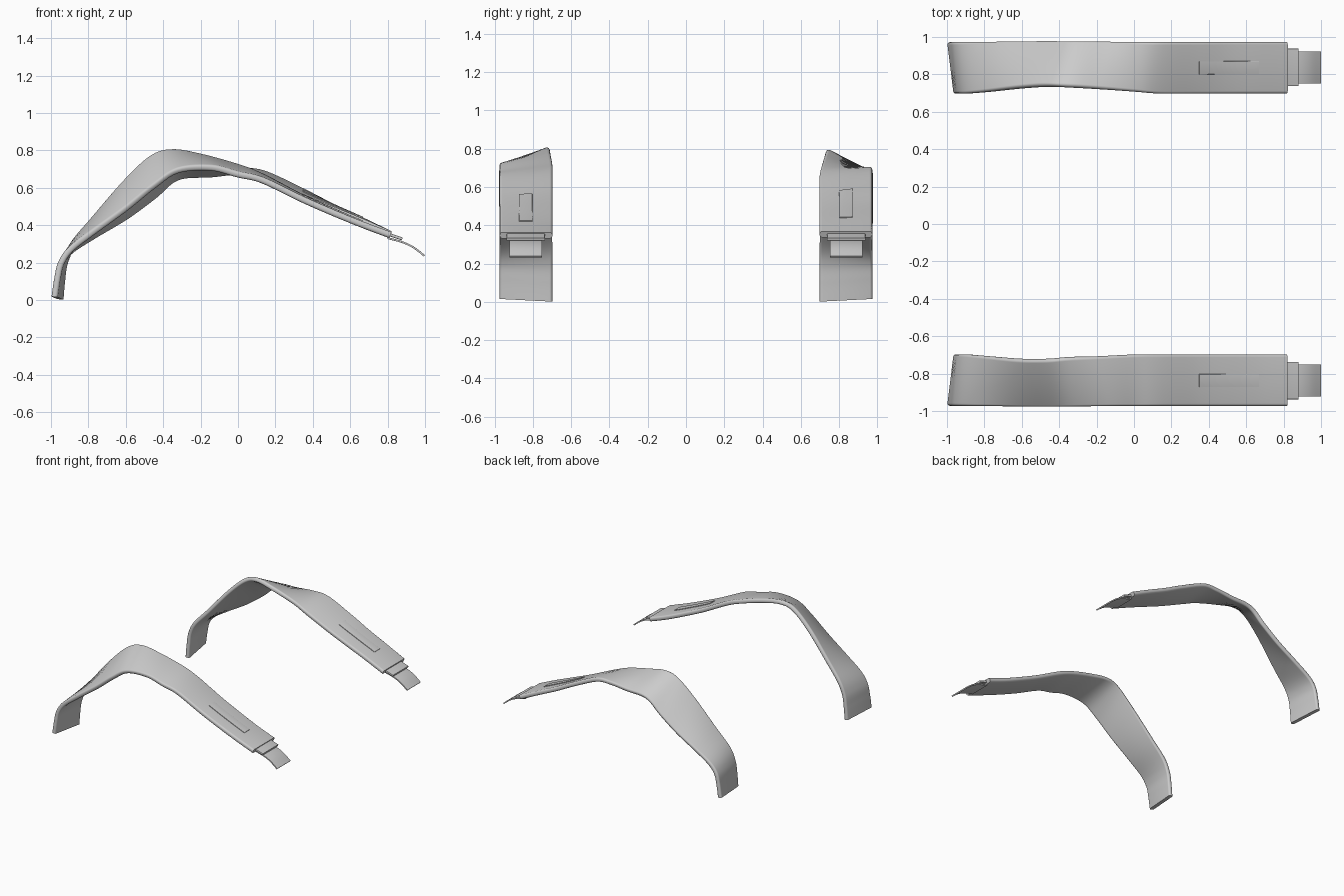
import bpy, bmesh, math
from mathutils import Vector

cube = bpy.data.objects.get("Cube")
if cube:
    bpy.data.objects.remove(cube, do_unlink=True)

grey = bpy.data.materials.new("light grey")
grey.use_nodes = True
grey.diffuse_color = (0.6, 0.6, 0.6, 1)
grey.node_tree.nodes["Principled BSDF"].inputs["Base Color"].default_value = (0.6, 0.6, 0.6, 1)


def smooth_path(rows, steps):
    """Catmull-Rom through rows of (outer edge, inner edge) points."""
    out = []
    for i in range(len(rows) - 1):
        a, b, c, d = (rows[min(max(k, 0), len(rows) - 1)] for k in range(i - 1, i + 3))
        for j in range(steps):
            t = j / steps
            out.append(tuple(
                0.5 * (2 * b[e] + (c[e] - a[e]) * t
                       + (2 * a[e] - 5 * b[e] + 4 * c[e] - d[e]) * t * t
                       + (3 * b[e] - a[e] - 3 * c[e] + d[e]) * t ** 3) for e in (0, 1)))
    return out + [rows[-1]]


def loft(name, rows, half, round_edge, lift=0.0):
    """Sweep a rounded flat section along the rows; lift moves it off the surface."""
    bm = bmesh.new()
    rings = []
    mids = [(o + i) / 2 for o, i in rows]
    for k, (o, i) in enumerate(rows):
        tangent = (mids[min(k + 1, len(mids) - 1)] - mids[max(k - 1, 0)]).normalized()
        across = i - o
        width = across.length
        across.normalize()
        normal = tangent.cross(across).normalized()
        if i.y < o.y:
            normal = -normal
        ring = []
        for corner in range(4):
            sx, sy = ((1, 1), (-1, 1), (-1, -1), (1, -1))[corner]
            for j in range(5):
                ang = (corner + j / 4) * math.pi / 2
                u = sx * (width / 2 - round_edge) + round_edge * math.cos(ang)
                v = sy * (half - round_edge) + round_edge * math.sin(ang) + lift
                ring.append(bm.verts.new(mids[k] + across * u + normal * v))
        rings.append(ring)
    for r, s in zip(rings, rings[1:]):
        for j in range(len(r)):
            n = (j + 1) % len(r)
            bm.faces.new((r[j], r[n], s[n], s[j]))
    bm.faces.new(rings[0])
    bm.faces.new(rings[-1])
    bmesh.ops.recalc_face_normals(bm, faces=bm.faces)
    mesh = bpy.data.meshes.new(name)
    bm.to_mesh(mesh)
    bm.free()
    obj = bpy.data.objects.new(name, mesh)
    bpy.context.collection.objects.link(obj)
    mesh.materials.append(grey)
    bpy.ops.object.select_all(action='DESELECT')
    obj.select_set(True)
    bpy.context.view_layer.objects.active = obj
    bpy.ops.object.shade_smooth_by_angle(angle=math.radians(40))


# Edge stations: outer x, outer z, inner x, inner z, inner edge inset
leg = [(-.982, .017, -.948, .003, 0), (-.966, .12, -.940, .10, 0), (-.945, .20, -.925, .20, 0)]
right_arch = [
    (-.89, .275, -.88, .30, 0), (-.77, .365, -.77, .435, .01), (-.60, .485, -.60, .635, .025),
    (-.45, .605, -.46, .765, .025), (-.32, .69, -.35, .795, .015), (-.14, .705, -.20, .768, .01),
    (0, .67, 0, .712, 0), (.13, .64, .13, .66, 0), (.34, .54, .34, .55, 0),
    (.50, .47, .50, .475, 0), (.66, .405, .66, .405, 0), (.815, .347, .815, .347, 0)]
left_arch = [
    (-.89, .265, -.88, .295, 0), (-.77, .34, -.77, .42, .01), (-.60, .437, -.60, .62, .03),
    (-.45, .545, -.46, .75, .04), (-.32, .65, -.35, .785, .035), (-.14, .668, -.20, .755, .025),
    (0, .685, 0, .70, .01), (.13, .68, .13, .645, 0), (.34, .585, .34, .55, 0),
    (.50, .502, .50, .485, 0), (.66, .427, .66, .42, 0), (.815, .352, .815, .352, 0)]


def flat_rows(profile, y, half_width):
    return [(Vector((x, y - half_width, z)), Vector((x, y + half_width, z))) for x, z in profile]


for prefix, side, arch in (("right", -1, right_arch), ("left", 1, left_arch)):
    # Twisting strap body
    stations = [(Vector((ox, side * .973, oz)), Vector((ix, side * (.698 + inset), iz)))
                for ox, oz, ix, iz, inset in leg + arch]
    rows = smooth_path(stations, 8)
    loft(prefix + "_strap", rows, .017, .014)

    # Thin raised plate following the strap
    plate = [(o.lerp(i, .37), o.lerp(i, .62)) for o, i in rows if .335 < o.x < .665]
    loft(prefix + "_plate", plate, .004, .001, lift=.018)

    # Stepped end collar and curved tongue
    y = side * .837
    loft(prefix + "_collar", flat_rows([(.78, .361), (.83, .343), (.878, .327)], y, .1), .008, .004)
    tongue = smooth_path(flat_rows([(.80, .331), (.88, .309), (.94, .280), (.997, .236)], y, .086), 5)
    loft(prefix + "_tongue", tongue, .005, .001)
